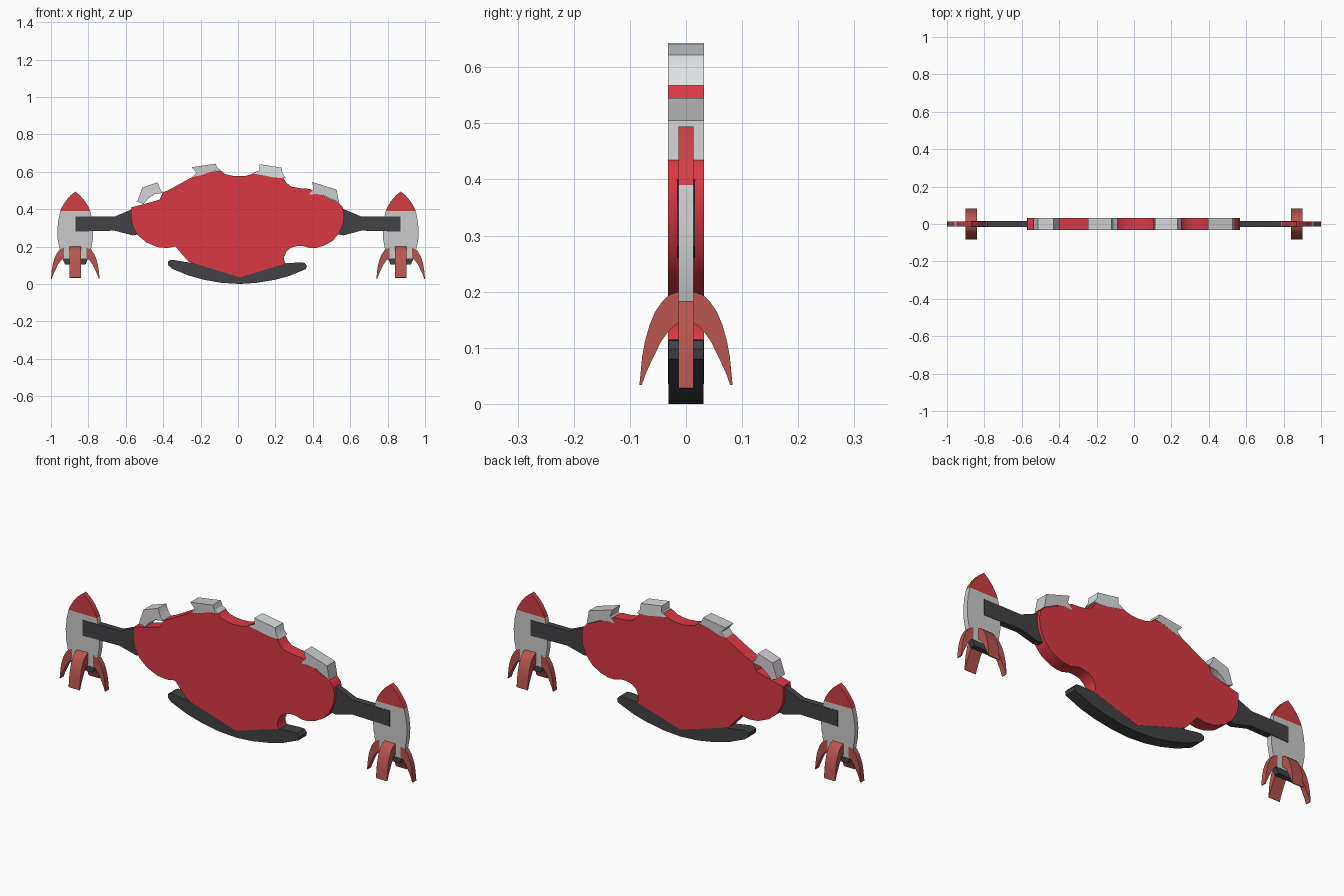
import bpy, bmesh, math
from mathutils import Vector


def material(name, rgb):
    m = bpy.data.materials.new(name)
    m.diffuse_color = (*rgb, 1)
    return m


RED = material("red", (0.70, 0.04, 0.06))
NOSE = material("nose_red", (0.62, 0.05, 0.06))
RUST = material("rust_red", (0.48, 0.09, 0.08))
DARK = material("dark", (0.055, 0.055, 0.06))
PALE = material("pale", (0.72, 0.76, 0.76))
LILAC = material("lilac", (0.68, 0.64, 0.69))


def slab(name, outline, half, mat=None, place=None):
    """Extrude an x-z outline symmetrically about y; place remaps (u, depth, z)."""
    place = place or (lambda u, d, z: (u, d, z))
    bm = bmesh.new()
    front = [bm.verts.new(place(u, -half, z)) for u, z in outline]
    back = [bm.verts.new(place(u, half, z)) for u, z in outline]
    bm.faces.new(front)
    bm.faces.new(back[::-1])
    n = len(outline)
    for i in range(n):
        j = (i + 1) % n
        bm.faces.new((front[j], front[i], back[i], back[j]))
    bmesh.ops.recalc_face_normals(bm, faces=bm.faces)
    bmesh.ops.triangulate(bm, faces=[f for f in bm.faces if len(f.verts) > 4])
    me = bpy.data.meshes.new(name)
    bm.to_mesh(me)
    bm.free()
    ob = bpy.data.objects.new(name, me)
    bpy.context.collection.objects.link(ob)
    if mat:
        me.materials.append(mat)
    bpy.ops.object.select_all(action='DESELECT')
    ob.select_set(True)
    bpy.context.view_layer.objects.active = ob
    bpy.ops.object.shade_smooth_by_angle(angle=math.radians(30))
    return ob


# Main hull plate
hull = [(-.57, .41), (-.51, .425), (-.42, .45), (-.40, .49), (-.365, .505),
        (-.23, .58), (-.195, .59), (-.145, .60), (-.09, .605), (-.07, .588),
        (-.035, .579), (0, .576), (.04, .578), (.07, .585), (.105, .605), (.18, .59),
        (.24, .57), (.26, .54), (.285, .52), (.33, .512), (.385, .508), (.41, .495),
        (.54, .433), (.56, .41), (.568, .37), (.562, .32), (.54, .27), (.505, .23),
        (.46, .205), (.42, .193), (.385, .192), (.345, .203), (.32, .203),
        (.285, .195), (.26, .175), (.247, .145), (.247, .125), (.255, .11),
        (.01, .035), (-.265, .12), (-.335, .20), (-.38, .192), (-.43, .197),
        (-.49, .222), (-.535, .26), (-.562, .305), (-.572, .35)]
slab("hull", hull, .032, RED)

# Curved keel under the hull
keel = [(-.375, .12), (-.36, .128), (-.34, .127), (-.265, .115), (0, .10), (.25, .11),
        (.33, .115), (.355, .113), (.368, .098), (.364, .08), (.275, .043),
        (.20, .023), (.10, .006), (.01, 0), (-.09, .006), (-.18, .022),
        (-.27, .047), (-.355, .083), (-.373, .10)]
slab("keel", keel, .0315, DARK)

# Four pale knuckles along the top edge
knuckles = [
    (LILAC, [(-.538, .44), (-.512, .515), (-.43, .543), (-.415, .505), (-.40, .487),
             (-.445, .48), (-.48, .457), (-.505, .427)]),
    (None, [(-.245, .572), (-.222, .595), (-.247, .624), (-.12, .643), (-.11, .62),
            (-.09, .607), (-.145, .60), (-.20, .58)]),
    (PALE, [(.115, .64), (.233, .622), (.238, .59), (.255, .567), (.20, .568),
            (.155, .577), (.085, .59), (.115, .608)]),
    (None, [(.395, .545), (.527, .505), (.54, .435), (.505, .452), (.463, .473),
            (.42, .481), (.38, .478), (.405, .51)]),
]
for i, (mat, pts) in enumerate(knuckles):
    slab(f"knuckle_{i + 1}", pts, .0325, mat)

# Outlines shared by both sides
arm = [(.50, .40), (.565, .40), (.66, .36), (.87, .36), (.87, .28), (.66, .285),
       (.565, .26), (.50, .27)]
edge = [(0, .494), (.025, .474), (.05, .445), (.07, .413), (.08, .39), (.09, .345),
        (.096, .29), (.094, .24), (.085, .19), (.068, .135), (.055, .105)]
claw = [(.013, .20), (.03, .194), (.042, .183), (.055, .164), (.065, .14), (.073, .112),
        (.078, .085), (.083, .034), (.079, .033), (.072, .053), (.063, .073),
        (.045, .11), (.034, .126), (.025, .136), (.013, .145)]


def both(part):
    return part + [(-u, z) for u, z in reversed(part) if u > 1e-6]


# Side arms and rocket pods
for s, side in ((-1, "left"), (1, "right")):
    cx = s * .87
    slab(f"arm_{side}", [(s * u, z) for u, z in arm], .016, DARK)
    at = lambda u, d, z: (cx + u, d, z)
    slab(f"pod_nose_{side}", both(edge[:5]), .0135, NOSE, at)
    slab(f"pod_body_{side}", both(edge[4:10]), .0135, None, at)
    slab(f"pod_nozzle_{side}", both(edge[9:]), .0135, DARK, at)
    # Claw-like tail fins on four sides of the pod
    for t, name in ((-1, "a"), (1, "b")):
        slab(f"side_fin_{side}_{name}", claw, .0138, RUST,
             lambda u, d, z: (cx + t * (u + .047), d, z - .006))
        slab(f"cross_fin_{side}_{name}", claw, .031, RUST,
             lambda u, d, z: (cx + d, t * u, z))
